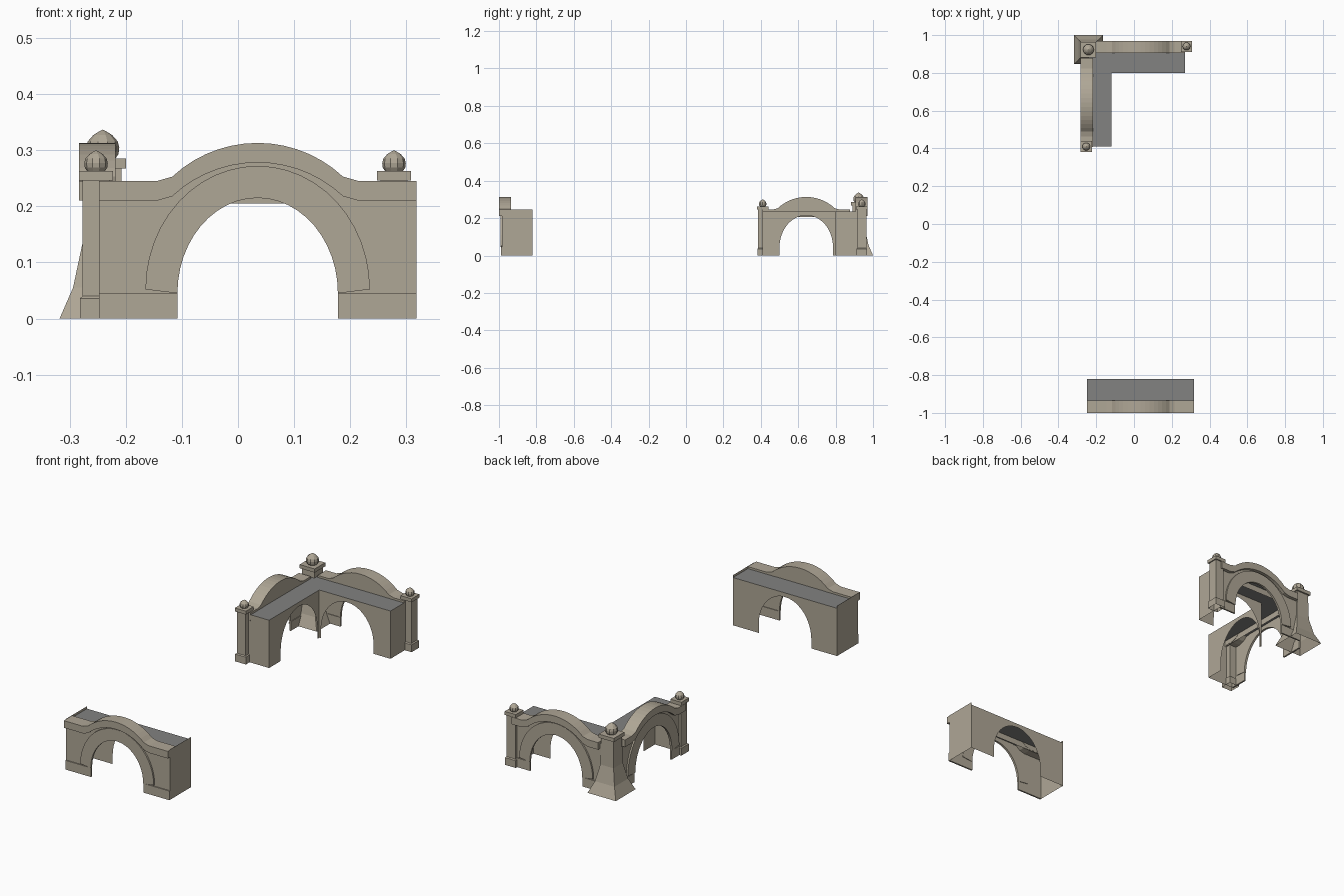
import bpy, bmesh, math
from mathutils import Matrix, Vector

if "Cube" in bpy.data.objects:
    bpy.data.objects.remove(bpy.data.objects["Cube"])


def material(name, rgb):
    m = bpy.data.materials.new(name)
    m.use_nodes = True
    m.diffuse_color = (*rgb, 1)
    m.node_tree.nodes["Principled BSDF"].inputs["Base Color"].default_value = (*rgb, 1)
    return m


STONE = material("warm stone", (0.43, 0.385, 0.305))
SLATE = material("grey roof", (0.225, 0.225, 0.22))


def finish(name, bm, matrix, mats=(STONE,)):
    mesh = bpy.data.meshes.new(name)
    bm.to_mesh(mesh)
    bm.free()
    for m in mats:
        mesh.materials.append(m)
    ob = bpy.data.objects.new(name, mesh)
    ob.matrix_world = matrix
    bpy.context.collection.objects.link(ob)
    return ob


def face(bm, pts):
    return bm.faces.new([bm.verts.new(p) for p in pts])


def prism(bm, outline, d0, d1):
    """Solid from a (u, z) outline between two depths."""
    f = face(bm, [(u, d0, z) for u, z in outline])
    new = bmesh.ops.extrude_face_region(bm, geom=[f])["geom"]
    for v in new:
        if isinstance(v, bmesh.types.BMVert):
            v.co.y = d1
    bmesh.ops.recalc_face_normals(bm, faces=bm.faces)


def ellipse(rx, rz, base, n=24):
    return [(-rx * math.cos(math.pi * i / n), base + rz * math.sin(math.pi * i / n))
            for i in range(n + 1)]


def crest(u0, u1, drop=0.0, n=14):
    """Parapet top line: flat ends, a short ramp and a raised arc."""
    half, low, rise = 0.152, 0.253, 0.06
    r = (half ** 2 + rise ** 2) / (2 * rise)
    a = math.asin(half / r)
    arc = [(r * math.sin(t), low + rise - r + r * math.cos(t))
           for t in (-a + 2 * a * i / n for i in range(n + 1))]
    pts = [(u0, 0.245), (-0.18, 0.245)] + arc + [(0.18, 0.245), (u1, 0.245)]
    return [(u, z - drop) for u, z in pts]


OPENING = ellipse(0.143, 0.17, 0.045)
OPEN_LINE = [(-0.143, 0)] + OPENING + [(0.143, 0)]
WALL, BACK = 0.017, 0.065


def arch_bay(name, matrix, wall, inner, ends, end_top, depth, trim, roof_from):
    roof_z = 0.235
    # Hollow body: outer wall, inner wall, end walls and roof
    bm = bmesh.new()
    outer = [(wall[0], 0)] + OPEN_LINE + [(wall[1], 0)] + crest(*wall, 0.01)[::-1]
    face(bm, [(u, WALL, z) for u, z in outer])
    rear = [(inner[0], 0)] + OPEN_LINE + [(inner[1], 0),
            (inner[1], roof_z), (inner[0], roof_z)]
    face(bm, [(u, depth, z) for u, z in reversed(rear)])
    for u in ends:
        pts = [(u, WALL, 0), (u, depth, 0), (u, depth, end_top), (u, WALL, end_top)]
        face(bm, pts if u > 0 else pts[::-1])
    r0, r1 = roof_from
    roof = face(bm, [(r0, WALL, roof_z), (r1, WALL, roof_z),
                     (r1, depth, roof_z), (r0, depth, roof_z)])
    roof.material_index = 1
    # Rear face of the parapet above the roof
    back = [(trim[0], roof_z - 0.03), (trim[1], roof_z - 0.03)] + crest(*trim, 0.003)[::-1]
    face(bm, [(u, BACK - 0.001, z) for u, z in reversed(back)])
    finish(name + "_walls", bm, matrix, (STONE, SLATE))

    # Overhanging coping that follows the crest
    bm = bmesh.new()
    prism(bm, crest(*trim, 0.035) + crest(*trim)[::-1], 0, BACK)
    finish(name + "_coping", bm, matrix)

    # Raised ring around the opening
    bm = bmesh.new()
    prism(bm, OPENING + ellipse(0.2, 0.22, 0.052)[::-1], 0.009, WALL + 0.003)
    finish(name + "_arch_ring", bm, matrix)

    # Plinths at the foot of both legs
    bm = bmesh.new()
    for a, b in ((wall[0], -0.143), (0.143, wall[1])):
        prism(bm, [(a, 0), (b, 0), (b, 0.045), (a, 0.045)], 0.012, WALL + 0.003)
    finish(name + "_plinths", bm, matrix)


def square_tower(name, at, rings):
    """Square stack from (half width, height) rings."""
    bm = bmesh.new()
    loops = [[bm.verts.new((sx * h, sy * h, z))
              for sx, sy in ((-1, -1), (1, -1), (1, 1), (-1, 1))] for h, z in rings]
    for lo, hi in zip(loops, loops[1:]):
        for i in range(4):
            j = (i + 1) % 4
            bm.faces.new((lo[i], lo[j], hi[j], hi[i]))
    bm.faces.new(loops[-1])
    finish(name, bm, Matrix.Translation(Vector((*at, 0))))


def finial(name, at, z, size=1.0):
    bm = bmesh.new()
    profile = [(0.016, 0), (0.02, 0.006), (0.021, 0.014), (0.019, 0.022),
               (0.012, 0.03), (0.004, 0.035), (0, 0.037)]
    pts = [bm.verts.new((r, 0, h)) for r, h in profile]
    edges = [bm.edges.new(e) for e in zip(pts, pts[1:])]
    bmesh.ops.spin(bm, geom=pts + edges, cent=(0, 0, 0), axis=(0, 0, 1),
                   angle=math.tau, steps=10)
    bmesh.ops.remove_doubles(bm, verts=bm.verts, dist=0.0001)
    bmesh.ops.recalc_face_normals(bm, faces=bm.faces)
    finish(name, bm, Matrix.Translation(Vector((*at, z))) @ Matrix.Scale(size, 4))


def placed(x, y, degrees):
    return Matrix.Translation((x, y, 0)) @ Matrix.Rotation(math.radians(degrees), 4, "Z")


# Free-standing front bay, then the two bays meeting at the corner
full = (-0.283, 0.283)
short = (-0.235, 0.235)
arch_bay("front_bay", placed(0.035, -1, 0), full, full, full, 0.247, 0.18, full, full)
arch_bay("back_bay", placed(0.035, 0.97, 180), (-0.235, 0.26), (-0.235, 0.153),
         (-0.235,), 0.235, 0.17, short, (-0.235, 0.275))
arch_bay("side_bay", placed(-0.283, 0.643, -90), (-0.26, 0.233), (-0.157, 0.233),
         (0.233,), 0.235, 0.165, short, (-0.157, 0.233))

# End pillars with caps and finials
for name, at in (("back_pillar", (0.278, 0.94)), ("side_pillar", (-0.253, 0.41))):
    square_tower(name, at, [(0.029, 0), (0.029, 0.036), (0.024, 0.04), (0.024, 0.246),
                            (0.03, 0.246), (0.03, 0.263)])
    finial(name + "_finial", at, 0.263)

# Flared corner buttress
corner = (-0.241, 0.923)
square_tower("corner_buttress", corner,
             [(0.077, 0), (0.053, 0.055), (0.036, 0.135), (0.033, 0.267),
              (0.041, 0.267), (0.041, 0.285)])
finial("corner_finial", corner, 0.285, 1.4)
